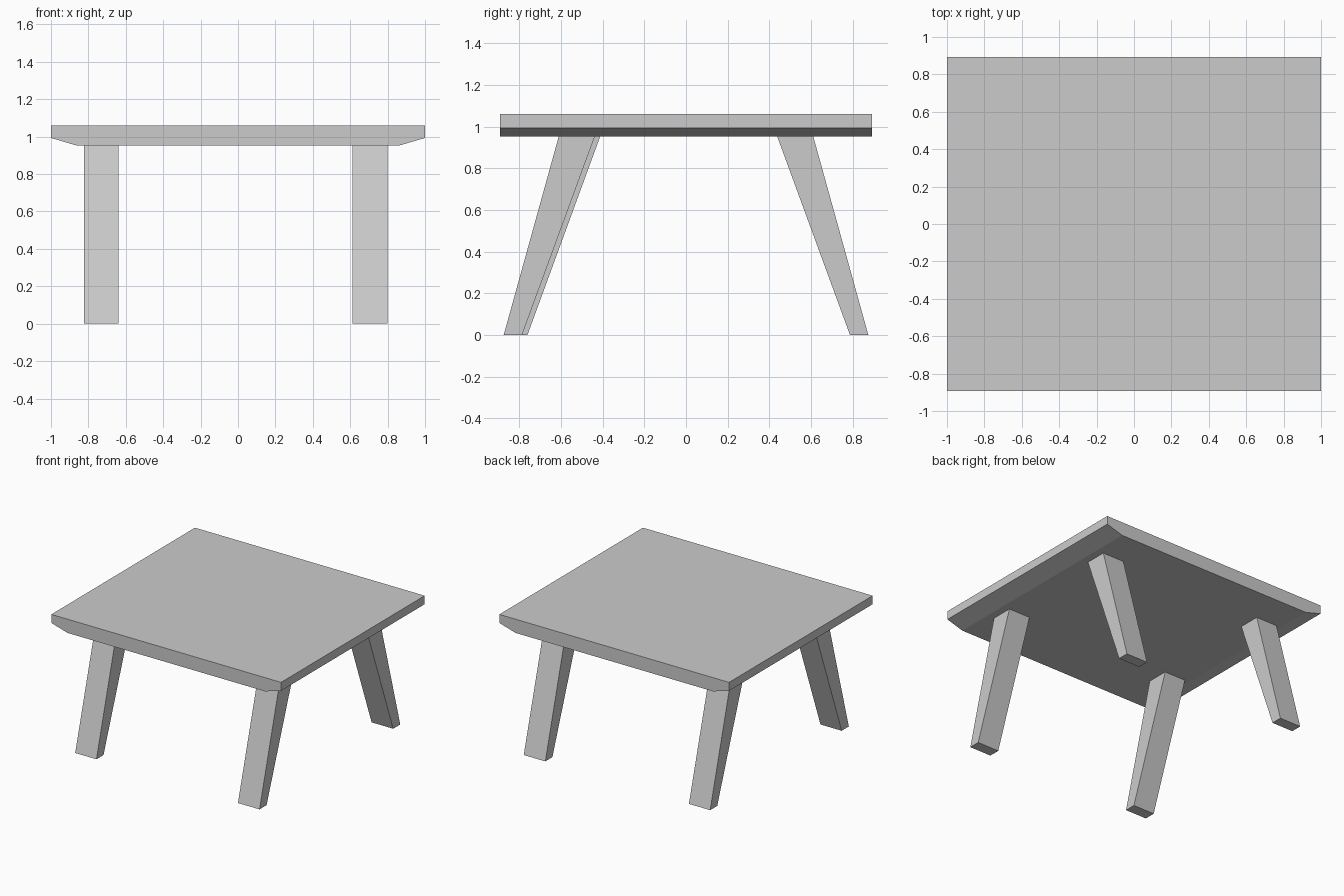
import bpy

if "Cube" in bpy.data.objects:
    bpy.data.objects.remove(bpy.data.objects["Cube"])


def prism(name, profile, axis, lo, hi):
    """Extrude a 2D profile (u, z) along the x or y axis from lo to hi."""
    n = len(profile)
    verts = []
    for d in (lo, hi):
        verts += [(d, u, z) if axis == 'x' else (u, d, z) for u, z in profile]
    faces = [tuple(range(n)), tuple(range(2 * n - 1, n - 1, -1))]
    faces += [(i, i + n, (i + 1) % n + n, (i + 1) % n) for i in range(n)]
    mesh = bpy.data.meshes.new(name)
    mesh.from_pydata(verts, [], faces)
    ob = bpy.data.objects.new(name, mesh)
    bpy.context.collection.objects.link(ob)
    # consistent outward normals
    bpy.context.view_layer.objects.active = ob
    ob.select_set(True)
    bpy.ops.object.mode_set(mode='EDIT')
    bpy.ops.mesh.select_all(action='SELECT')
    bpy.ops.mesh.normals_make_consistent(inside=False)
    bpy.ops.object.mode_set(mode='OBJECT')
    ob.select_set(False)
    return ob


# Table top: undercut on the left and right edges
prism("table_top", [(-1, 1.06), (1, 1.06), (1, 0.993), (0.86, 0.952),
                    (-0.86, 0.952), (-1, 0.993)], 'y', -0.893, 0.893)

# Tapered legs splayed towards the front and back; front left is set in slightly
LEG = [(0.438, 0.952), (0.611, 0.952), (0.875, 0.0), (0.787, 0.0)]
for side, lo, hi in (("left", -0.823, -0.638), ("right", 0.612, 0.8)):
    for end, sign in (("front", -1), ("back", 1)):
        shift = 0.026 if (side, end) == ("left", "front") else 0.0
        prism(f"{end}_{side}_leg", [(sign * y + shift, z) for y, z in LEG],
              'x', lo, hi)
